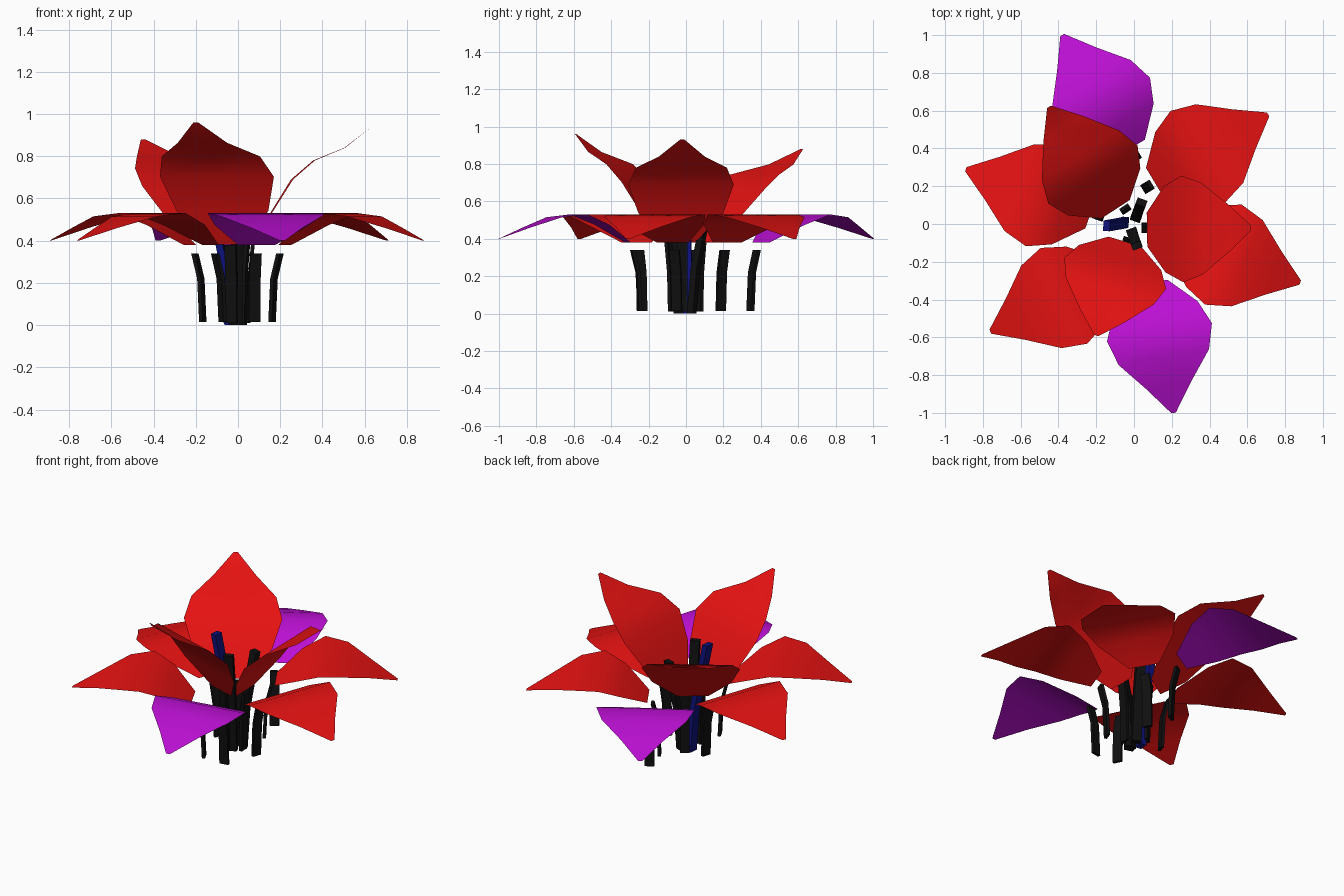
import bpy, bmesh, math
from mathutils import Vector

if "Cube" in bpy.data.objects:
    bpy.data.objects.remove(bpy.data.objects["Cube"])


def material(name, rgb):
    m = bpy.data.materials.new(name)
    m.diffuse_color = (*rgb, 1)
    m.use_nodes = True
    m.node_tree.nodes["Principled BSDF"].inputs["Base Color"].default_value = m.diffuse_color
    return m


RED = material("red", (0.8, 0.006, 0.006))
PURPLE = material("purple", (0.5, 0.005, 0.65))
BLACK = material("black", (0.005, 0.005, 0.005))
BLUE = material("blue", (0.004, 0.006, 0.2))


def finish(name, bm, mat, angle):
    me = bpy.data.meshes.new(name)
    bm.to_mesh(me)
    bm.free()
    ob = bpy.data.objects.new(name, me)
    bpy.context.collection.objects.link(ob)
    me.materials.append(mat)
    bpy.context.view_layer.objects.active = ob
    ob.select_set(True)
    bpy.ops.object.shade_smooth_by_angle(angle=math.radians(angle))
    ob.select_set(False)
    return ob


# Half widths of a petal from tip to base
WIDTHS = [0.012, 0.122, 0.243, 0.282, 0.228, 0.09]
# (distance back from the tip, height change) along the petal
LOW = [(0, 0), (0.15, 0.06), (0.30, 0.115), (0.433, 0.13), (0.56, 0.075), (0.70, -0.02)]
HIGH = [(0, 0), (0.11, -0.09), (0.25, -0.15), (0.35, -0.24), (0.44, -0.39), (0.53, -0.54)]


def petal(name, tip, deg, profile, mat, stretch=1.0, rise=1.0):
    a = math.radians(deg)
    d = Vector((math.cos(a), math.sin(a), 0))
    n = Vector((-d.y, d.x, 0))
    bm = bmesh.new()
    rows = []
    for (u, h), w in zip(profile, WIDTHS):
        c = Vector(tip) - d * u * stretch + Vector((0, 0, h * rise))
        rows.append([bm.verts.new(c + n * w * k) for k in (-1, 0, 1)])
    for r, s in zip(rows, rows[1:]):
        for i in range(2):
            bm.faces.new((s[i], r[i], r[i + 1], s[i + 1]))
    bm.normal_update()
    finish(name, bm, mat, 80)
    return d, n


def ribbon(name, points, n, width, thick, mat):
    """Bent strip with a rectangular section along the points."""
    t = Vector((n.y, -n.x, 0))
    bm = bmesh.new()
    rings = []
    for p in points:
        rings.append([bm.verts.new(Vector(p) + n * width / 2 * i + t * thick / 2 * j)
                      for i, j in ((-1, -1), (1, -1), (1, 1), (-1, 1))])
    for r, s in zip(rings, rings[1:]):
        for i in range(4):
            k = (i + 1) % 4
            bm.faces.new((r[i], r[k], s[k], s[i]))
    bm.faces.new(rings[0][::-1])
    bm.faces.new(rings[-1])
    bmesh.ops.recalc_face_normals(bm, faces=bm.faces)
    finish(name, bm, mat, 30)


# Outer ring of drooping petals, each with a short stalk under its base
outer = [
    ("front", (0.21, -1.0), -80, PURPLE),
    ("right", (0.88, -0.31), -20, RED),
    ("back_right", (0.71, 0.58), 31, RED),
    ("back", (-0.38, 1.0), 121, PURPLE),
    ("left", (-0.89, 0.29), 161, RED),
    ("front_left", (-0.76, -0.57), 206, RED),
]
for name, (x, y), deg, mat in outer:
    d, n = petal(name + "_outer_petal", (x, y, 0.40), deg, LOW, mat)
    base = Vector((x, y, 0)) - d * 0.70
    path = [base - d * back + Vector((0, 0, z))
            for back, z in ((0.065, 0.015), (0.055, 0.22), (0.025, 0.34))]
    ribbon(name + "_stalk", path, n, 0.055, 0.018, BLACK)

# Inner ring of upright petals
petal("right_inner_petal", (0.62, -0.02, 0.93), 1, HIGH, RED, 1.04, 1.0)
petal("back_inner_petal", (-0.45, 0.62, 0.88), 123, HIGH, RED, 1.22, 0.92)
petal("front_inner_petal", (-0.20, -0.59, 0.96), 253, HIGH, RED, 0.98, 1.07)

# Central stamens leaning outwards
stamens = [
    ("blue_stamen", [(-0.045, 0.01, 0), (-0.06, 0.005, 0.24), (-0.145, -0.01, 0.69)], 175, BLUE),
    ("back_stamen", [(0.01, 0.03, 0), (0.015, 0.05, 0.24), (0.04, 0.115, 0.58)], 70, BLACK),
    ("front_stamen", [(-0.01, -0.04, 0), (-0.01, -0.045, 0.24), (0.015, -0.115, 0.635)], -70, BLACK),
]
for name, pts, deg, mat in stamens:
    a = math.radians(deg)
    ribbon(name, pts, Vector((-math.sin(a), math.cos(a), 0)), 0.055, 0.035, mat)

# Short stalks below the inner petals
for name, x, y, deg in (("right", 0.05, -0.02, 0), ("back", -0.04, 0.07, 123), ("front", -0.03, -0.08, 253)):
    a = math.radians(deg)
    d = Vector((math.cos(a), math.sin(a), 0))
    c = Vector((x, y, 0))
    ribbon(name + "_inner_stalk", [c + Vector((0, 0, 0.01)), c + d * 0.005 + Vector((0, 0, 0.22)),
                                   c + d * 0.02 + Vector((0, 0, 0.38))],
           Vector((-d.y, d.x, 0)), 0.055, 0.018, BLACK)
